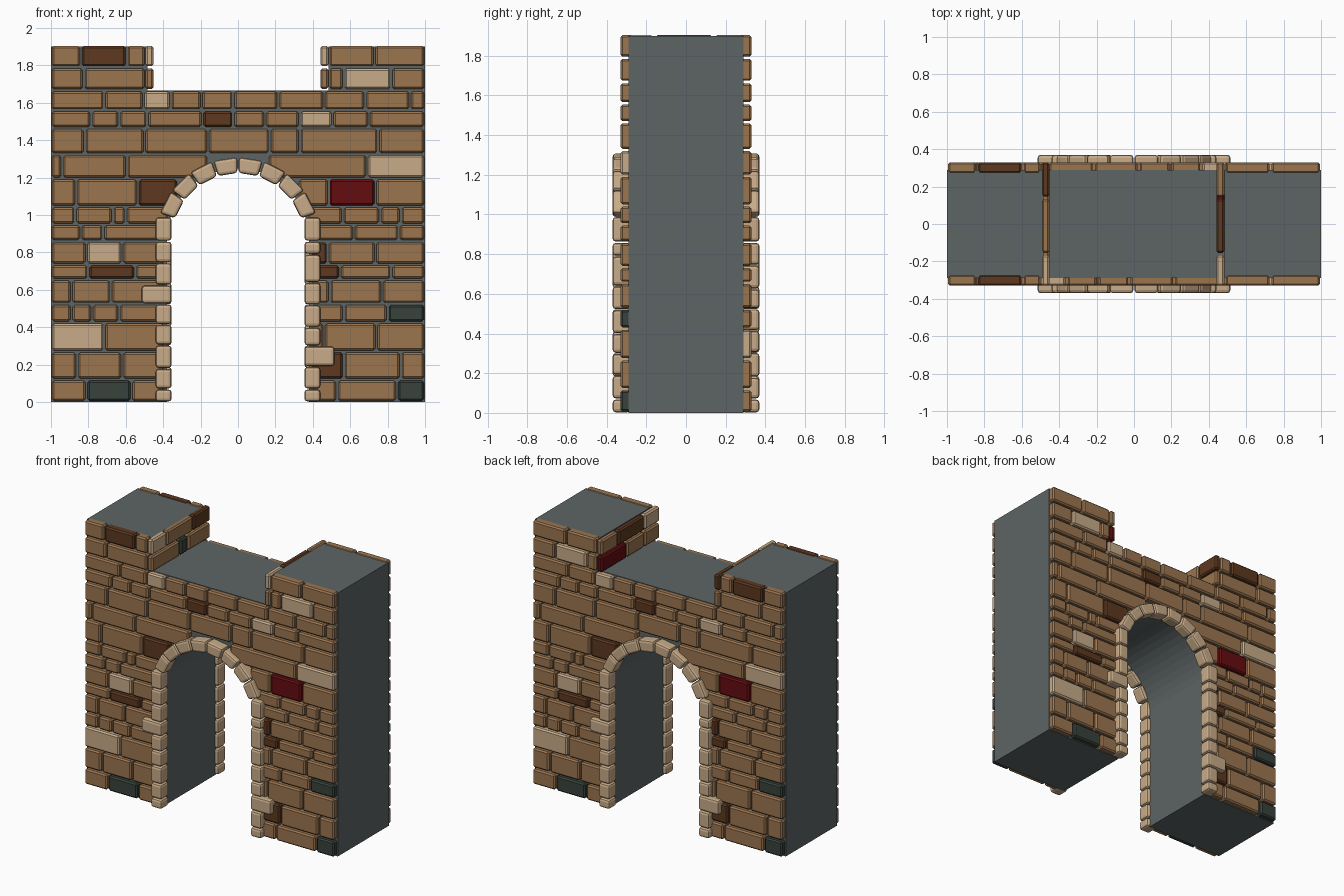
import bpy, bmesh, math

cube = bpy.data.objects.get("Cube")
if cube:
    bpy.data.objects.remove(cube, do_unlink=True)


def material(name, rgb):
    mat = bpy.data.materials.new(name)
    mat.use_nodes = True
    color = (*rgb, 1)
    mat.diffuse_color = color
    bsdf = mat.node_tree.nodes["Principled BSDF"]
    bsdf.inputs["Base Color"].default_value = color
    bsdf.inputs["Roughness"].default_value = 0.9
    return mat


# Colour letters: brown, light, dark, red, green
KEYS = "bldrg"
BRICK_MATS = [
    material("brown brick", (0.33, 0.18, 0.08)),
    material("light sandstone", (0.58, 0.41, 0.25)),
    material("dark brown brick", (0.11, 0.04, 0.014)),
    material("deep red brick", (0.13, 0.004, 0.005)),
    material("dark green brick", (0.04, 0.055, 0.045)),
]
MORTAR = material("grey mortar", (0.11, 0.13, 0.13))

GAP = 0.006          # half of a mortar joint
CORE_Y = 0.29        # half depth of the mortar core
BRICK_Y = 0.33       # outer face of the bricks
STONE_Y = 0.37       # outer face of the arch stones
ARCH_Z = 0.87        # height of the arch centre
NOTCH_X = 0.485      # inner side of the towers
DECK_Z = 1.665
TOP_Z = 1.9


def prism(bm, outline, y0, y1, key="b"):
    """Extrude an x-z outline between two depths."""
    a = [bm.verts.new((x, y0, z)) for x, z in outline]
    b = [bm.verts.new((x, y1, z)) for x, z in outline]
    faces = [bm.faces.new(a), bm.faces.new(b[::-1])]
    for i in range(len(a)):
        j = (i + 1) % len(a)
        faces.append(bm.faces.new((a[i], b[i], b[j], a[j])))
    for f in faces:
        f.material_index = KEYS.index(key)


def box(bm, x0, x1, z0, z1, y0, y1, key="b"):
    prism(bm, [(x0, z0), (x1, z0), (x1, z1), (x0, z1)], y0, y1, key)


def finish(bm, name, mats, bevel=0, segments=1):
    bmesh.ops.recalc_face_normals(bm, faces=bm.faces)
    mesh = bpy.data.meshes.new(name)
    bm.to_mesh(mesh)
    bm.free()
    for m in mats:
        mesh.materials.append(m)
    obj = bpy.data.objects.new(name, mesh)
    bpy.context.collection.objects.link(obj)
    if bevel:
        mod = obj.modifiers.new("Rounded edges", "BEVEL")
        mod.width = bevel
        mod.segments = segments
    return obj


def copy_to_back(obj, name, scale):
    """Bake a turned or mirrored copy for the back of the wall."""
    bm = bmesh.new()
    bm.from_mesh(obj.data)
    bmesh.ops.scale(bm, vec=scale, verts=bm.verts)
    mod = obj.modifiers[0]
    finish(bm, name, obj.data.materials, mod.width, mod.segments)


def row(bm, z0, z1, start, breaks, end, keys):
    xs = [start, *breaks, end]
    for a, b, key in zip(xs, xs[1:], keys):
        box(bm, a + GAP, b - GAP, z0 + GAP, z1 - GAP, -BRICK_Y, -0.27, key)


# Mortar core with arched opening and a notch between two towers
R = 0.38
outline = [(-1, 0), (-R, 0)]
for i in range(25):
    t = math.pi * (1 - i / 24)
    outline.append((R * math.cos(t), ARCH_Z + R * math.sin(t)))
outline += [(R, 0), (1, 0), (1, TOP_Z), (NOTCH_X, TOP_Z), (NOTCH_X, DECK_Z),
            (-NOTCH_X, DECK_Z), (-NOTCH_X, TOP_Z), (-1, TOP_Z)]
bm = bmesh.new()
prism(bm, outline, -CORE_Y, CORE_Y)
finish(bm, "mortar_core", [MORTAR])

# Courses beside the arch: bottom, top, inner edge, left joints, keys, right joints, keys
bm = bmesh.new()
side_courses = [
    (0, .12, .39, (-.81, -.57), "bgb", (.53, .85), "bbg"),
    (.12, .27, .39, (-.86, -.62), "bbb", (.565, .87), "dbb"),
    (.27, .425, .39, (-.715,), "lb", (.46, .74), "bbb"),
    (.425, .525, .39, (-.89, -.78, -.635), "bbbb", (.565, .8), "bbg"),
    (.525, .655, .39, (-.89, -.68), "bbb", (.49, .77), "bbb"),
    (.655, .735, .39, (-.8, -.55), "bdb", (.545, .82), "dbb"),
    (.735, .86, .39, (-.81, -.62), "blb", (.48, .735), "dbb"),
    (.86, .95, .39, (-.84, -.72), "bbb", (.62, .86), "bbb"),
    (.95, 1.045, .37, (-.87, -.67, -.6), "bbbb", (.56, .76, .87), "bbbb"),
    (1.045, 1.195, .32, (-.865, -.535), "bbd", (.485, .735), "brb"),
    (1.195, 1.325, .16, (-.94, -.595), "bbb", (.69,), "bl"),
]
for z0, z1, inner, left, lkeys, right, rkeys in side_courses:
    row(bm, z0, z1, -1, left, -inner, lkeys)
    row(bm, z0, z1, inner, right, 1, rkeys)

# Courses running over the arch
row(bm, 1.325, 1.465, -1, (-.82, -.5, -.16, .17, .33, .75), 1, "bbbbbbb")
row(bm, 1.465, 1.56, -1, (-.785, -.635, -.485, -.19, -.025, .145, .33, .505, .7),
    1, "bbbbdbblbb")
row(bm, 1.56, 1.667, -1, (-.715, -.505, -.36, -.195, -.025, .215, .46, .68, .92),
    1, "bblbbbbbbb")
wall = finish(bm, "front_wall_bricks", BRICK_MATS, 0.01)
copy_to_back(wall, "back_wall_bricks", (-1, -1, 1))

# Tower courses
LOW, MID, HIGH = 1.668, 1.79, 1.91
bm = bmesh.new()
row(bm, LOW, MID, -1, (-.825,), -.495, "bb")
row(bm, MID, HIGH, -1, (-.84, -.595), -.495, "bdb")
row(bm, LOW, MID, .485, (.565, .82), 1, "blb")
row(bm, MID, HIGH, .485, (.73,), 1, "bb")
tower = finish(bm, "front_tower_bricks", BRICK_MATS, 0.01)
copy_to_back(tower, "back_tower_bricks", (1, -1, 1))

# Bricks lining the inner sides of the towers
for name, x0, x1, low_ys, low_keys, high_keys in (
        ("right_tower_lining", -.495, -.452, (-.01, .08), "bgb", "lbd"),
        ("left_tower_lining", .44, .483, (-.16, .04), "bbr", "ldb")):
    bm = bmesh.new()
    for z0, z1, joints, keys in ((LOW, MID, low_ys, low_keys),
                                 (MID, HIGH, (-.16, .14), high_keys)):
        ys = [-BRICK_Y - GAP, *joints, BRICK_Y + GAP]
        for a, b, key in zip(ys, ys[1:], keys):
            box(bm, x0, x1, z0 + GAP, z1 - GAP, a + GAP, b - GAP, key)
    finish(bm, name, BRICK_MATS, 0.01)

# Arch stones: two jambs, each with one wide stone, and a ring of eight wedges
INNER, OUTER = 0.355, 0.44
bm = bmesh.new()
jambs = (
    (-1, (0, .07, .18, .305, .415, .525, .625, .745, .86, .99), 5),
    (1, (0, .07, .19, .3, .4, .52, .64, .79, .86, .99), 2),
)
for side, levels, wide in jambs:
    for i, (z0, z1) in enumerate(zip(levels, levels[1:])):
        outer = 0.515 if i == wide else OUTER
        x0, x1 = sorted((side * INNER, side * outer))
        box(bm, x0, x1, z0 + GAP / 2, z1 - GAP / 2, -STONE_Y, -0.28, "l")
STEP = math.radians(18)
for i in range(8):
    mid = math.pi / 2 + (i - 3.5) * STEP
    half = STEP / 2 - 0.009
    corners = ((INNER, -half), (OUTER, -half), (OUTER, half), (INNER, half))
    prism(bm, [(r * math.cos(mid + t), ARCH_Z + r * math.sin(mid + t))
               for r, t in corners], -STONE_Y, -0.28, "l")
arch = finish(bm, "front_arch_stones", BRICK_MATS, 0.016, 2)
copy_to_back(arch, "back_arch_stones", (-1, -1, 1))
